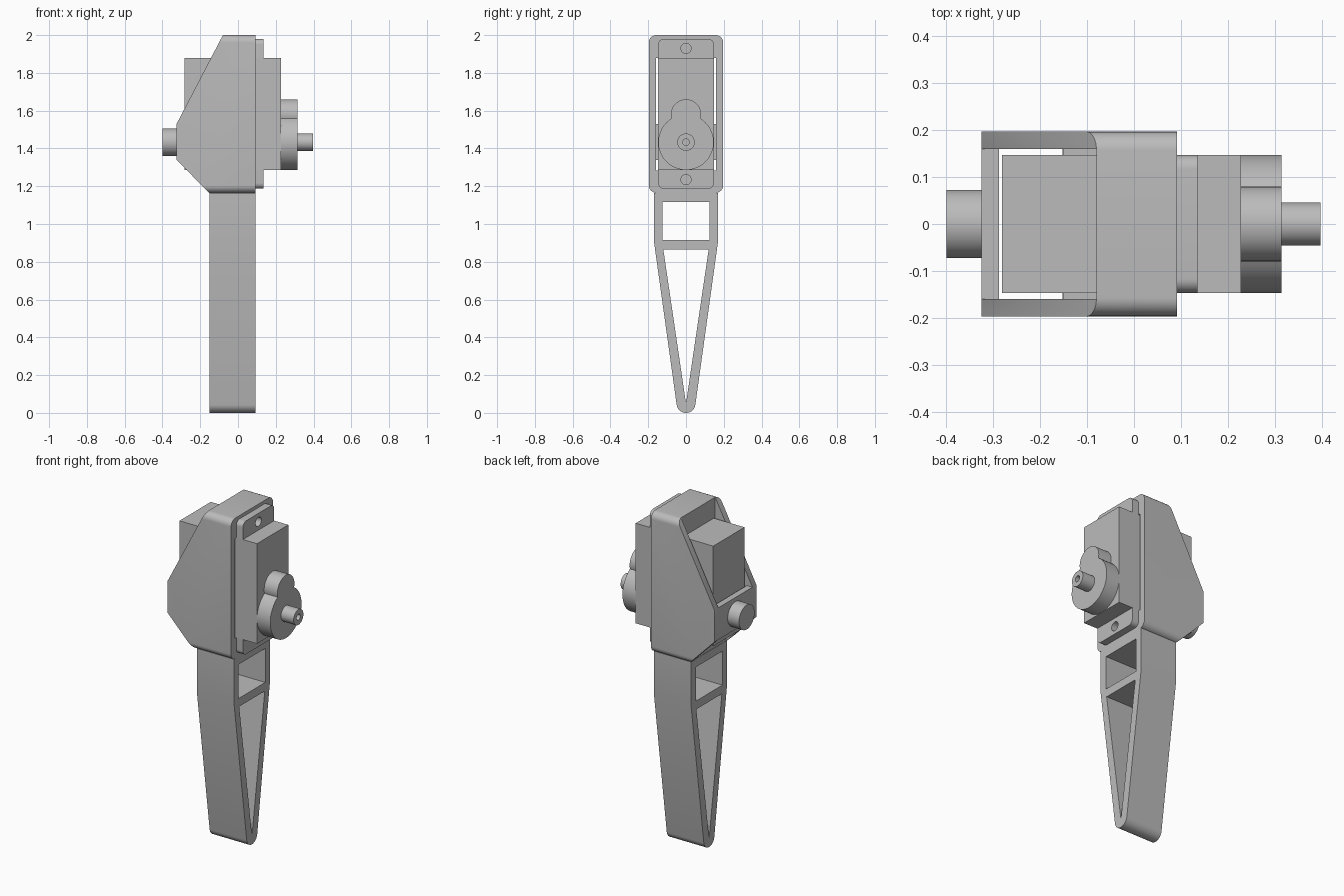
import bpy, bmesh, math
from mathutils import Vector

if "Cube" in bpy.data.objects:
    bpy.data.objects.remove(bpy.data.objects["Cube"])

grey = bpy.data.materials.new("plain grey")
grey.use_nodes = True
COLOUR = (0.5, 0.5, 0.5, 1)
grey.diffuse_color = COLOUR
grey.node_tree.nodes["Principled BSDF"].inputs["Base Color"].default_value = COLOUR


def arc(cu, cv, r, start=0, end=360, steps=40):
    """Points on an arc; a full turn leaves out the repeated end point."""
    count = steps if end - start == 360 else steps + 1
    angles = [math.radians(start + (end - start) * i / steps) for i in range(count)]
    return [(cu + r * math.cos(a), cv + r * math.sin(a)) for a in angles]


def box(half, low, high, r=0):
    """Rectangle centred on u = 0, with optional rounded corners."""
    if not r:
        return [(-half, low), (half, low), (half, high), (-half, high)]
    u = half - r
    return (arc(u, high - r, r, 0, 90, 8) + arc(-u, high - r, r, 90, 180, 8)
            + arc(-u, low + r, r, 180, 270, 8) + arc(u, low + r, r, 270, 360, 8))


def prism(name, loops, start, end, axis="x"):
    """Extrude an outline (first loop) with holes (other loops) along an axis."""
    bm = bmesh.new()
    for loop in loops:
        verts = [bm.verts.new((start, u, v) if axis == "x" else (u, start, v))
                 for u, v in loop]
        for i, vert in enumerate(verts):
            bm.edges.new((vert, verts[i - 1]))
    if len(loops) == 1:
        bm.faces.new(verts)
    else:
        bmesh.ops.triangle_fill(bm, use_beauty=True, edges=bm.edges[:])
    grown = bmesh.ops.extrude_face_region(bm, geom=bm.faces[:])["geom"]
    step = Vector((end - start, 0, 0) if axis == "x" else (0, end - start, 0))
    bmesh.ops.translate(bm, vec=step,
                        verts=[g for g in grown if isinstance(g, bmesh.types.BMVert)])
    bmesh.ops.recalc_face_normals(bm, faces=bm.faces[:])
    mesh = bpy.data.meshes.new(name)
    bm.to_mesh(mesh)
    bm.free()
    mesh.materials.append(grey)
    obj = bpy.data.objects.new(name, mesh)
    bpy.context.collection.objects.link(obj)
    return obj


def boolean(obj, cutter, operation):
    mod = obj.modifiers.new(operation.title(), "BOOLEAN")
    mod.operation, mod.object, mod.solver = operation, cutter, "EXACT"
    bpy.context.view_layer.objects.active = obj
    bpy.ops.object.modifier_apply(modifier=mod.name)
    bpy.data.objects.remove(cutter)


BACK, FACE = -0.325, 0.092      # x of the bracket's rear and mounting face
AXLE = 1.433                    # height of the turning axis

# Bracket: rounded block trimmed to its side profile, then hollowed
bracket = prism("bracket", [box(0.197, 1.165, 2.0, 0.04)], BACK - 0.05, FACE)
profile = [(-0.08, 2.1), (0.2, 2.1), (0.2, 1.1), (-0.09, 1.1),
           (BACK, 1.34), (BACK, 1.53), (-0.08, 2.0)]
boolean(bracket, prism("profile_cutter", [profile], -0.3, 0.3, "y"), "INTERSECT")
cavity = [(-0.08, 2.1), (-0.08, 1.88), (0.3, 1.88), (0.3, 1.283), (-0.15, 1.283),
          (-0.15, 1.0), (-0.5, 1.0), (-0.5, 1.34), (-0.288, 1.34), (-0.288, 1.53),
          (-0.5, 1.53), (-0.5, 2.1)]
boolean(bracket, prism("cavity_cutter", [cavity], -0.16, 0.16, "y"), "DIFFERENCE")

# Leg: tapered frame with a rounded foot and two openings
outline = ([(-0.17, 1.165), (-0.17, 0.91)] + arc(0, 0.05, 0.05, 188, 352, 20)
           + [(0.17, 0.91), (0.17, 1.165)])
leg = prism("leg", [outline, box(0.125, 0.915, 1.117),
                    [(-0.12, 0.865), (0, 0.05), (0.12, 0.865)]], -0.152, FACE)

# Motor: body, mounting flange with screw holes, gear cover, shaft
motor_body = prism("motor_body", [box(0.147, 1.285, 1.88)], -0.282, 0.228)
flange = prism("mounting_flange", [box(0.147, 1.187, 1.98, 0.03),
                                   arc(0, 1.93, 0.027, steps=24),
                                   arc(0, 1.235, 0.027, steps=24)], FACE, 0.135)
cover = prism("gear_cover", [arc(0, AXLE, 0.147, 121.6, 418.4, 48)
                             + arc(0, 1.58, 0.08, -15, 195, 32)], 0.228, 0.315)
shaft = prism("output_shaft", [arc(0, AXLE, 0.046), arc(0, AXLE, 0.018, steps=24)],
              0.315, 0.398)

# Pivot pin on the rear wall
pin = prism("pivot_pin", [arc(0, AXLE, 0.073)], -0.4, BACK)

# Smooth the round sides, keep edges sharp
bpy.ops.object.select_all(action="DESELECT")
for part in (bracket, leg, motor_body, flange, cover, shaft, pin):
    part.select_set(True)
bpy.context.view_layer.objects.active = bracket
bpy.ops.object.shade_smooth_by_angle(angle=math.radians(30))
